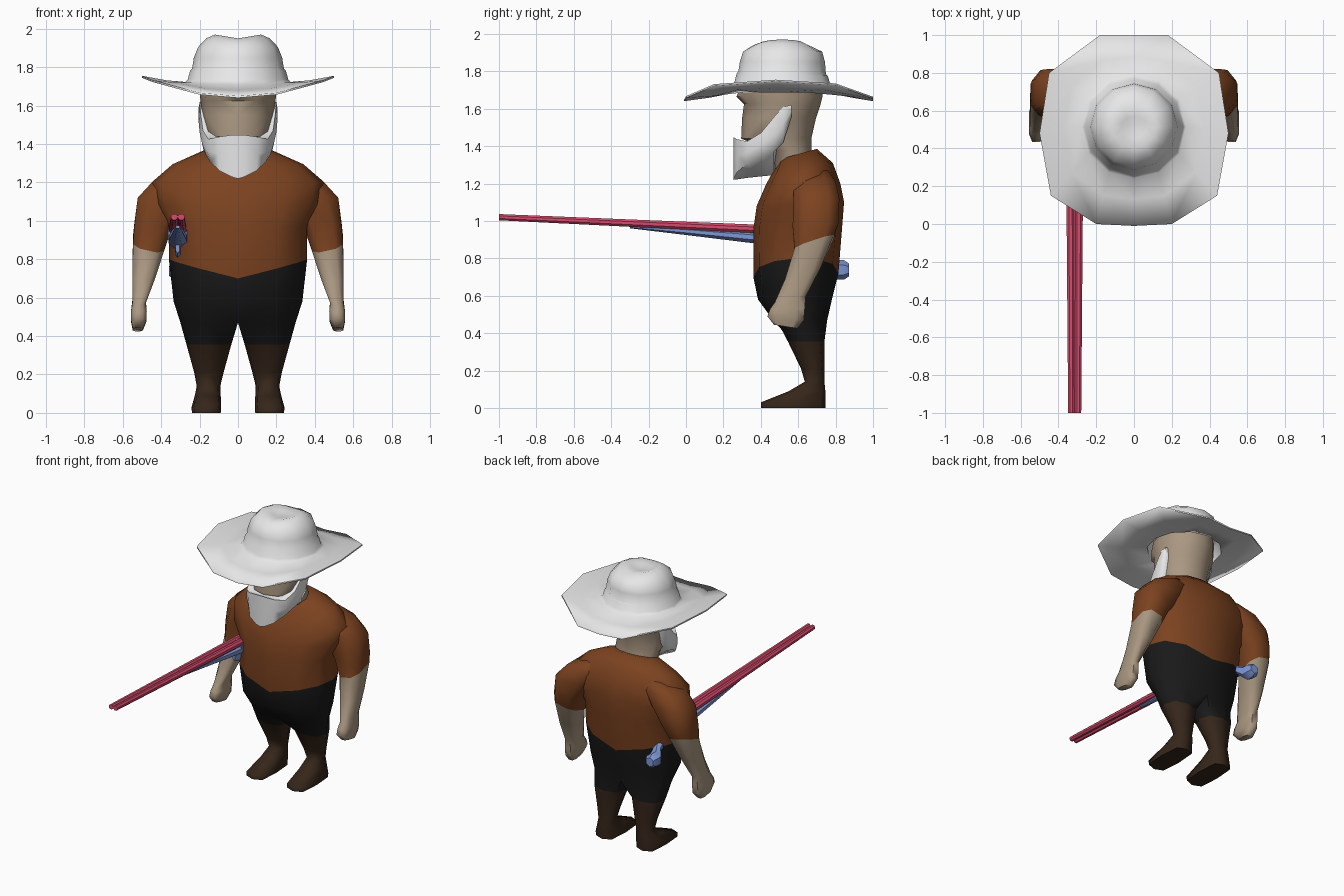
import bpy, bmesh, math
from math import sin, cos, radians

if "Cube" in bpy.data.objects:
    bpy.data.objects.remove(bpy.data.objects["Cube"])


def material(name, rgb):
    m = bpy.data.materials.new(name)
    m.diffuse_color = (*rgb, 1)
    m.use_nodes = True
    m.node_tree.nodes["Principled BSDF"].inputs["Base Color"].default_value = m.diffuse_color
    return m


SHIRT = material("rust_shirt", (0.20, 0.055, 0.014))
TROUSERS = material("black_trousers", (0.01, 0.01, 0.01))
BOOTS = material("brown_boots", (0.036, 0.019, 0.01))
SKIN = material("tan_skin", (0.40, 0.31, 0.22))
WHITE = material("white", (0.80, 0.80, 0.80))
RED = material("red_barrel", (0.66, 0.07, 0.15))
BLUE = material("blue_stock", (0.21, 0.31, 0.66))


def loft(name, rings, mats, strip_mats=None, mirror=True, angle=50):
    """Skin closed rings, drop faces on the mirror plane, then mirror in x."""
    bm = bmesh.new()
    rows = [[bm.verts.new(p) for p in ring] for ring in rings]
    n = len(rows[0])

    def face(verts, mat):
        if mirror and all(abs(v.co.x) < 1e-5 for v in verts):
            return
        bm.faces.new(verts).material_index = mat

    for i in range(len(rows) - 1):
        mat = strip_mats[i] if strip_mats else 0
        for k in range(n):
            j = (k + 1) % n
            face((rows[i][k], rows[i][j], rows[i + 1][j], rows[i + 1][k]), mat)
    face(rows[0][::-1], strip_mats[0] if strip_mats else 0)
    face(rows[-1], strip_mats[-1] if strip_mats else 0)
    if mirror:
        copy = bmesh.ops.duplicate(bm, geom=bm.verts[:] + bm.edges[:] + bm.faces[:])
        for g in copy["geom"]:
            if isinstance(g, bmesh.types.BMVert):
                g.co.x *= -1
        bmesh.ops.reverse_faces(bm, faces=[g for g in copy["geom"] if isinstance(g, bmesh.types.BMFace)])
    bmesh.ops.remove_doubles(bm, verts=bm.verts[:], dist=1e-4)
    bmesh.ops.recalc_face_normals(bm, faces=bm.faces[:])
    mesh = bpy.data.meshes.new(name)
    bm.to_mesh(mesh)
    bm.free()
    for m in mats:
        mesh.materials.append(m)
    obj = bpy.data.objects.new(name, mesh)
    bpy.context.collection.objects.link(obj)
    bpy.ops.object.select_all(action="DESELECT")
    obj.select_set(True)
    bpy.context.view_layer.objects.active = obj
    bpy.ops.object.shade_smooth_by_angle(angle=radians(angle))
    return obj


def half_ring(hw, yf, yb, zf, zb=None, power=1, side_rise=0):
    """Half ellipse from front centre to back centre; lower power is squarer."""
    zb = zf if zb is None else zb
    out = []
    for k in range(7):
        s, c = sin(radians(30 * (k - 3))), cos(radians(30 * (k - 3)))
        x = 0 if k in (0, 6) else c ** power
        out.append((hw * x, (yf + yb) / 2 + (yb - yf) / 2 * s,
                    (zf + zb) / 2 + (zb - zf) / 2 * s + side_rise * x))
    return out


# Body: boots, trousers and shirt in one skin
def leg_ring(z, xi, xo, yf, yb, square=1):
    out = []
    for k in range(8):
        a = radians(45 * (k - 3))
        f = square if k % 2 == 0 else 1
        out.append(((xi + xo) / 2 + (xo - xi) / 2 * cos(a) * f, (yf + yb) / 2 + (yb - yf) / 2 * sin(a) * f, z))
    return out


def body_ring(zf, zb, hw, yf, yb, side_rise=0, power=.85):
    return half_ring(hw, yf, yb, zf, zb, power, side_rise) + [(0, (yf + yb) / 2, (zf + zb) / 2)]


legs = [(0, .09, .24, .40, .745, 1.2), (.03, .088, .242, .40, .745, 1.2), (.09, .09, .225, .55, .745, 1.15),
        (.14, .092, .215, .635, .74, 1.1), (.21, .075, .228, .615, .74, 1.1), (.355, .035, .268, .545, .74, 1.08)]
trunk = [(.47, .47, .30, .465, .755), (.58, .58, .335, .385, .78), (.70, .72, .36, .36, .815, .09, .8),
         (.97, .97, .36, .362, .835, 0, .8), (1.08, 1.10, .43, .378, .845), (1.20, 1.20, .45, .43, .825),
         (1.28, 1.31, .34, .475, .785), (1.33, 1.385, .19, .50, .70)]
loft("body", [leg_ring(*r) for r in legs] + [body_ring(*r) for r in trunk],
     [BOOTS, TROUSERS, SHIRT], [0] * 5 + [1] * 3 + [2] * 5, angle=75)


# Arms: sleeve, forearm and fist
def arm_ring(z, x0, x1, y0, y1, tilt=0, tilt_x=0):
    out = []
    for c, s in ((1, .55), (.55, 1), (-.55, 1), (-1, .55), (-1, -.55), (-.55, -1), (.55, -1), (1, -.55)):
        out.append(((x0 + x1) / 2 + (x1 - x0) / 2 * c, (y0 + y1) / 2 + (y1 - y0) / 2 * s,
                    z + tilt * s + tilt_x * c))
    return out


arm = [(1.27, .16, .30, .60, .76), (1.21, .18, .44, .575, .80), (1.12, .24, .522, .575, .82),
       (.98, .34, .54, .57, .815, .01), (.88, .385, .547, .58, .79, .035, .018),
       (.72, .43, .55, .53, .72, .03), (.58, .48, .55, .475, .64, .015), (.53, .475, .557, .45, .635),
       (.48, .477, .557, .435, .63, -.01), (.435, .495, .548, .47, .595, -.01)]
loft("arms", [arm_ring(*r) for r in arm], [SHIRT, SKIN], [0] * 4 + [1] * 5, angle=65)

# Head with neck and brow
loft("head", [half_ring(*r) for r in [
    (.15, .47, .68, 1.28), (.165, .44, .67, 1.38), (.175, .295, .67, 1.44), (.188, .30, .695, 1.55),
    (.195, .31, .72, 1.625), (.20, .27, .73, 1.665), (.20, .30, .73, 1.74)]], [SKIN])

# Beard: ribs from chin back to the temples (y, half width, top, side bottom, centre bottom)
beard = [(.255, .035, 1.447, 1.228, 1.22), (.272, .105, 1.437, 1.26, 1.222), (.325, .16, 1.425, 1.305, 1.23),
         (.40, .188, 1.47, 1.345, 1.238), (.47, .20, 1.555, 1.37, 1.245), (.52, .205, 1.61, 1.42, 1.42),
         (.565, .205, 1.62, 1.56, 1.56)]
loft("beard", [[(0, y, t), (w * .97, y, t), (w, y, (t + b) / 2), (w * .9, y, b), (0, y, c)]
               for y, w, t, b, c in beard], [WHITE], angle=60)

# Hat: wide brim curled up at the sides, band and creased crown, hollow below
outline = [(0, -.01), (.20, 0), (.44, .15), (.50, .48), (.45, .80), (.18, 1.0), (0, 1.0)]


def brim_ring(f, lift):
    out = []
    inner = half_ring(.25, .27, .77, 1.695)
    for (x, y), (ix, iy, iz) in zip(outline, inner):
        z = 1.64 + .105 * (x / .5) ** 2
        out.append((ix + (x - ix) * f, iy + (y - iy) * f, iz + (z - iz) * f + lift))
    return out


hat = [half_ring(.19, .32, .71, 1.80), half_ring(.235, .285, .755, 1.78),
       brim_ring(0, -.008), brim_ring(.5, -.008), brim_ring(1, 0),
       brim_ring(1, .01), brim_ring(.5, .012), brim_ring(.1, .022)]
hat += [half_ring(*r) for r in [
    (.262, .257, .77, 1.735), (.25, .27, .758, 1.785, 1.775), (.239, .28, .748, 1.80, 1.785),
    (.23, .288, .743, 1.85), (.208, .305, .728, 1.905), (.165, .36, .675, 1.94, 1.93, 1, .015),
    (.12, .40, .63, 1.95, 1.95, 1, .02), (.07, .45, .57, 1.945, 1.945, 1, .008),
    (.02, .50, .53, 1.942)]]
loft("hat", hat, [WHITE], angle=80)


# Shotgun: sections along y as (y, x, z, half width, half height)
def tube(name, sections, mat, sides=8):
    rings = []
    for y, x, z, w, h in sections:
        angles = [2 * math.pi * (k + .5) / sides for k in range(sides)]
        rings.append([(x + w * cos(a), y, z + h * sin(a)) for a in angles])
    return loft(name, rings, [mat], mirror=False, angle=40)


GX = -.314
for side, dx in (("left", .018), ("right", -.018)):
    tube(side + "_barrel", [(-1, GX + dx, 1.02, .018, .018), (.50, GX + dx * 1.3, .952, .025, .025)], RED)
tube("barrel_rib", [(-1, GX, 1.022, .007, .008), (.50, GX, .957, .009, .012)], RED, 4)
tube("forestock", [(-.30, GX, .968, .012, .008), (0, GX, .945, .03, .022),
                   (.36, GX, .912, .05, .034), (.50, GX, .90, .053, .045)], BLUE)
tube("receiver", [(.42, GX, .925, .057, .05), (.54, GX, .90, .045, .045),
                  (.64, -.285, .85, .026, .032), (.74, -.285, .775, .03, .035),
                  (.80, -.315, .738, .05, .052), (.845, -.315, .738, .05, .052),
                  (.872, -.315, .738, .034, .034)], BLUE, 6)
tube("trigger_guard", [(.40, GX, .86, .012, .03), (.46, GX, .84, .016, .032),
                       (.54, GX, .85, .012, .03)], BLUE, 6)
